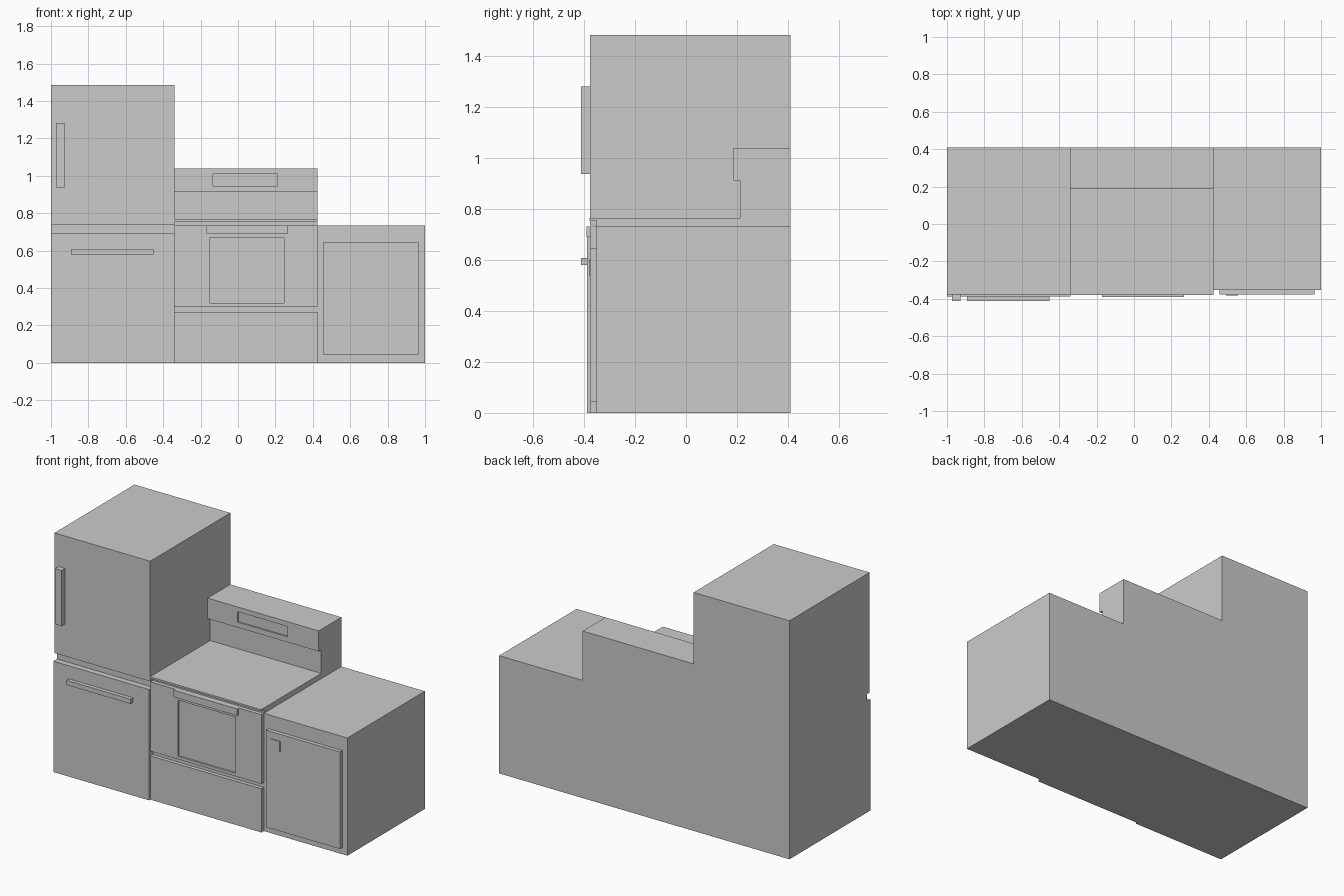
import bpy, bmesh

if "Cube" in bpy.data.objects:
    bpy.data.objects.remove(bpy.data.objects["Cube"])


def box(name, x, y, z, recess=None):
    """Box from (min, max) ranges; recess = (x range, z range, depth) sinks a front panel."""
    bm = bmesh.new()

    def ring(xr, yy, zr):
        return [bm.verts.new((a, yy, b)) for a, b in
                ((xr[0], zr[0]), (xr[1], zr[0]), (xr[1], zr[1]), (xr[0], zr[1]))]

    rings = [ring(x, y[1], z), ring(x, y[0], z)]
    if recess:
        rx, rz, depth = recess
        rings += [ring(rx, y[0], rz), ring(rx, y[0] + depth, rz)]
    for a, b in zip(rings, rings[1:]):
        for i in range(4):
            j = (i + 1) % 4
            bm.faces.new((a[i], a[j], b[j], b[i]))
    bm.faces.new(rings[0])
    bm.faces.new(rings[-1])
    bmesh.ops.recalc_face_normals(bm, faces=bm.faces)
    mesh = bpy.data.meshes.new(name)
    bm.to_mesh(mesh)
    bm.free()
    ob = bpy.data.objects.new(name, mesh)
    bpy.context.collection.objects.link(ob)
    return ob


BACK = 0.41      # shared rear plane
BODY = -0.352    # shared cabinet front plane
FRIDGE = (-1.0, -0.34)
OVEN = (-0.34, 0.425)
COUNTER = (0.425, 1.0)

# Fridge: body, two doors with a gap between, two bar handles
box("fridge_body", FRIDGE, (BODY, BACK), (0, 1.485))
box("fridge_upper_door", FRIDGE, (-0.378, BODY), (0.737, 1.485))
box("fridge_lower_drawer", FRIDGE, (-0.388, BODY), (0, 0.69))
box("fridge_door_handle", (-0.972, -0.927), (-0.412, -0.378), (0.938, 1.283))
box("fridge_drawer_handle", (-0.892, -0.452), (-0.412, -0.388), (0.58, 0.609))

# Oven: body, drawer, door with recessed window, handle, cooktop
box("oven_body", OVEN, (BODY, BACK), (0, 0.755))
box("oven_drawer", OVEN, (-0.376, BODY), (0, 0.272))
box("oven_door", OVEN, (-0.376, BODY), (0.302, 0.733),
    ((-0.15, 0.247), (0.32, 0.67), 0.012))
box("oven_handle", (-0.17, 0.268), (-0.391, -0.376), (0.69, 0.733))
box("cooktop", OVEN, (-0.379, BACK), (0.755, 0.766))

# Backguard with an overhanging control panel and recessed display
box("backguard", OVEN, (0.212, BACK), (0.766, 0.912))
box("control_panel", OVEN, (0.187, BACK), (0.912, 1.04),
    ((-0.135, 0.21), (0.945, 1.01), 0.01))

# Counter cabinet with raised door and small square pull
box("counter_body", COUNTER, (BODY, BACK), (0, 0.733))
box("counter_door", (0.456, 0.965), (-0.376, BODY), (0.042, 0.646))
box("counter_door_pull", (0.492, 0.555), (-0.382, -0.376), (0.54, 0.602))
